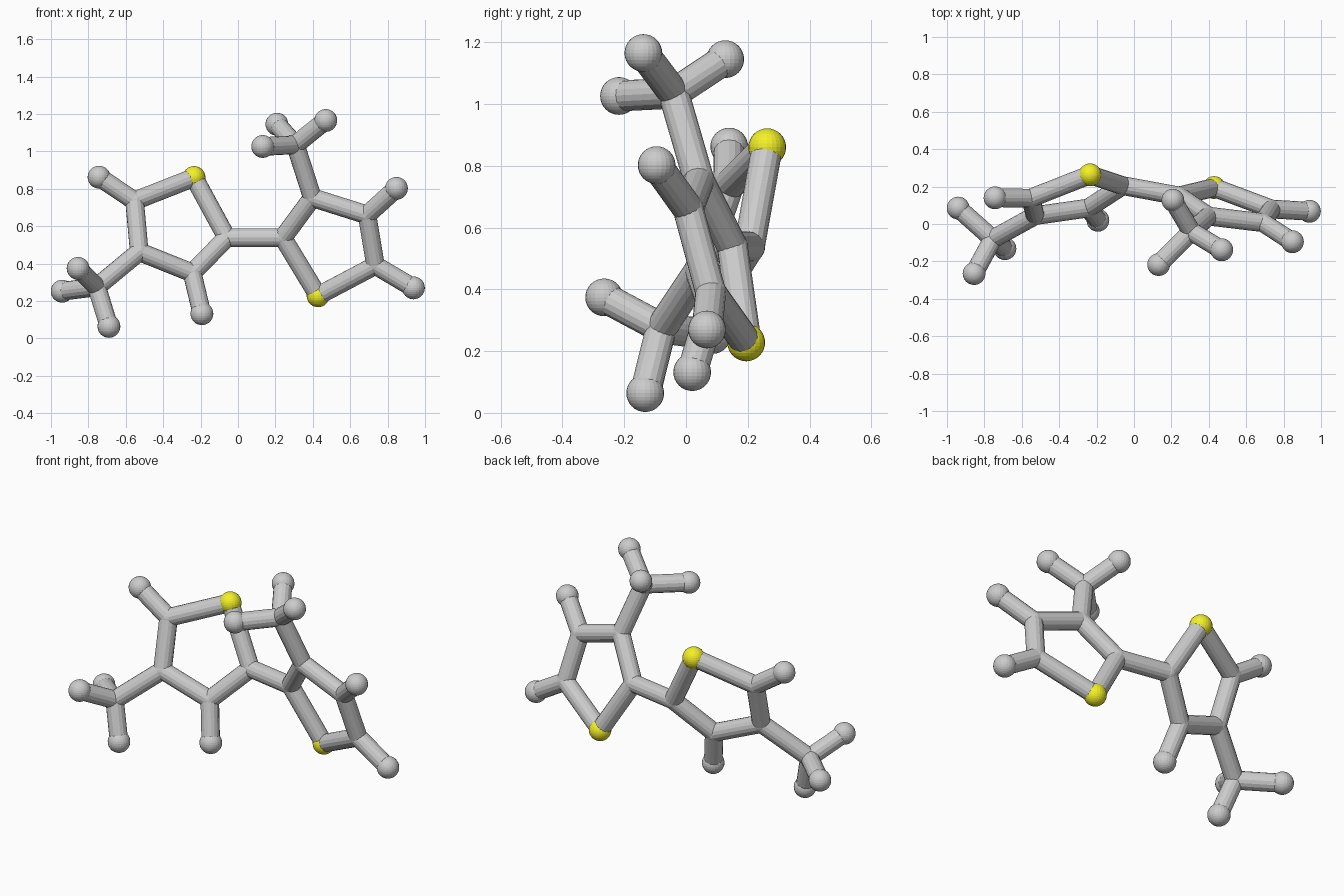
import bpy
from mathutils import Vector

if "Cube" in bpy.data.objects:
    bpy.data.objects.remove(bpy.data.objects["Cube"])

BALL, JOINT, ROD = 0.061, 0.051, 0.05

# Atom centres: name -> (x, y, z)
atoms = {
    # left ring
    "sulfur_a": (-0.235, 0.263, 0.86), "ring_a2": (-0.553, 0.138, 0.735),
    "ring_a3": (-0.528, 0.045, 0.463), "ring_a4": (-0.245, 0.085, 0.35),
    "ring_a5": (-0.06, 0.205, 0.538),
    "tip_a2": (-0.743, 0.14, 0.862), "tip_a4": (-0.193, 0.02, 0.132),
    # left methyl branch
    "branch_a": (-0.755, -0.08, 0.275), "tip_a6": (-0.855, -0.265, 0.374),
    "tip_a7": (-0.94, 0.085, 0.252), "tip_a8": (-0.69, -0.132, 0.064),
    # right ring
    "sulfur_b": (0.428, 0.195, 0.228), "ring_b2": (0.735, 0.08, 0.39),
    "ring_b3": (0.69, 0.007, 0.66), "ring_b4": (0.398, 0.042, 0.752),
    "ring_b5": (0.24, 0.15, 0.538),
    "tip_b2": (0.938, 0.068, 0.27), "tip_b3": (0.847, -0.095, 0.802),
    # right methyl branch
    "branch_b": (0.307, -0.04, 1.035), "tip_b6": (0.208, 0.127, 1.145),
    "tip_b7": (0.132, -0.217, 1.026), "tip_b8": (0.469, -0.138, 1.165),
}

# Chains of bonded atoms; each consecutive pair gets a rod
chains = [
    "sulfur_a ring_a2 ring_a3 ring_a4 ring_a5 sulfur_a",
    "sulfur_b ring_b2 ring_b3 ring_b4 ring_b5 sulfur_b",
    "ring_a5 ring_b5",
    "ring_a2 tip_a2", "ring_a4 tip_a4", "ring_a3 branch_a tip_a6",
    "tip_a7 branch_a tip_a8",
    "ring_b2 tip_b2", "ring_b3 tip_b3", "ring_b4 branch_b tip_b6",
    "tip_b7 branch_b tip_b8",
]

yellow = bpy.data.materials.new("yellow")
yellow.diffuse_color = (0.9, 0.88, 0.02, 1)
yellow.use_nodes = True
yellow.node_tree.nodes["Principled BSDF"].inputs["Base Color"].default_value = yellow.diffuse_color


def add_ball(name, p):
    big = name.startswith(("sulfur", "tip"))
    bpy.ops.mesh.primitive_uv_sphere_add(
        segments=24, ring_count=16, radius=BALL if big else JOINT, location=p)
    ob = bpy.context.object
    ob.name = name + "_ball"
    if name.startswith("sulfur"):
        ob.data.materials.append(yellow)


def add_rod(a, b):
    p, q = Vector(atoms[a]), Vector(atoms[b])
    bpy.ops.mesh.primitive_cylinder_add(
        vertices=16, radius=ROD, depth=(q - p).length, location=(p + q) / 2)
    ob = bpy.context.object
    ob.name = f"rod_{a}_{b}"
    ob.rotation_euler = (q - p).to_track_quat('Z', 'Y').to_euler()


# Balls
for name, p in atoms.items():
    add_ball(name, p)

# Rods
for chain in chains:
    names = chain.split()
    for a, b in zip(names, names[1:]):
        add_rod(a, b)
